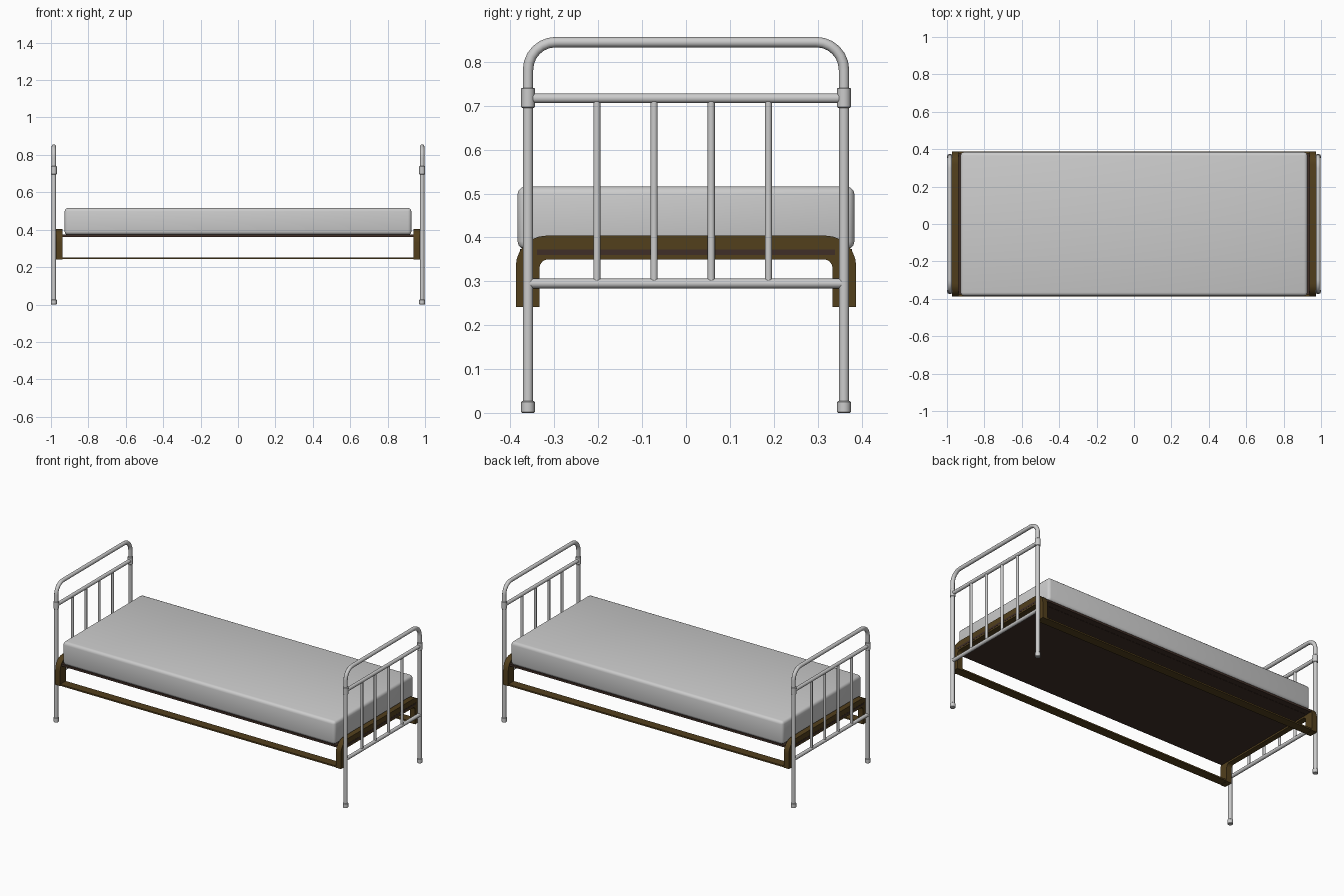
import bpy, math
from math import sin, cos, pi

if "Cube" in bpy.data.objects:
    bpy.data.objects.remove(bpy.data.objects["Cube"])

POST_X, POST_Y = 0.9845, 0.36


def material(name, rgb):
    m = bpy.data.materials.new(name)
    m.diffuse_color = (*rgb, 1)
    m.use_nodes = True
    m.node_tree.nodes["Principled BSDF"].inputs["Base Color"].default_value = m.diffuse_color
    return m


BROWN = material("brown_steel", (0.085, 0.05, 0.012))
DARK = material("dark_board", (0.05, 0.028, 0.02))


def finish(ob, name, mat=None):
    ob.name = name
    if mat:
        ob.data.materials.append(mat)
    bpy.ops.object.shade_smooth_by_angle(angle=math.radians(35))
    return ob


def box(name, lo, hi, mat=None, bevel=0, segments=3):
    bpy.ops.mesh.primitive_cube_add(size=1, location=[(a + b) / 2 for a, b in zip(lo, hi)])
    ob = bpy.context.object
    ob.scale = [b - a for a, b in zip(lo, hi)]
    bpy.ops.object.transform_apply(location=False, rotation=False, scale=True)
    if bevel:
        mod = ob.modifiers.new("soft_edges", "BEVEL")
        mod.width, mod.segments = bevel, segments
        bpy.ops.object.modifier_apply(modifier=mod.name)
    return finish(ob, name, mat)


def tube(name, points, radius):
    cu = bpy.data.curves.new(name, "CURVE")
    cu.dimensions = "3D"
    cu.bevel_depth, cu.bevel_resolution, cu.use_fill_caps = radius, 4, True
    sp = cu.splines.new("POLY")
    sp.points.add(len(points) - 1)
    for p, co in zip(sp.points, points):
        p.co = (*co, 1)
    ob = bpy.data.objects.new(name, cu)
    bpy.context.collection.objects.link(ob)
    bpy.ops.object.select_all(action="DESELECT")
    ob.select_set(True)
    bpy.context.view_layer.objects.active = ob
    bpy.ops.object.convert(target="MESH")
    return finish(bpy.context.object, name)


def collar(name, x, y, z0, z1):
    bpy.ops.mesh.primitive_cylinder_add(vertices=16, radius=0.0155, depth=z1 - z0,
                                        location=(x, y, (z0 + z1) / 2))
    ob = bpy.context.object
    mod = ob.modifiers.new("chamfer", "BEVEL")
    mod.width, mod.segments = 0.002, 1
    bpy.ops.object.modifier_apply(modifier=mod.name)
    finish(ob, name)


def arc(cy, cz, r, a0, a1, n=6):
    steps = [math.radians(a0 + (a1 - a0) * i / n) for i in range(n + 1)]
    return [(cy + r * cos(a), cz + r * sin(a)) for a in steps]


def end_panel(side, x):
    # bent tube forming both posts and the top rail
    r, top = 0.063, 0.845
    right = arc(POST_Y - r, top - r, r, 0, 90)
    half = [(POST_Y, 0)] + right
    path = half + [(-y, z) for y, z in reversed(half)]
    tube(side + "_hoop", [(x, y, z) for y, z in path], 0.0118)
    # cross rails and spindles
    for label, z in (("upper", 0.717), ("lower", 0.295)):
        tube(f"{side}_{label}_rail", [(x, -POST_Y, z), (x, POST_Y, z)], 0.011)
    for i in range(4):
        y = -0.203 + 0.1303 * i
        tube(f"{side}_spindle_{i + 1}", [(x, y, 0.295), (x, y, 0.717)], 0.0082)
    # joint collars and feet
    for label, y in (("a", -POST_Y), ("b", POST_Y)):
        collar(f"{side}_collar_{label}", x, y, 0.695, 0.741)
        collar(f"{side}_foot_{label}", x, y, 0, 0.027)


def end_bracket(name, x0, x1):
    # arched bracket: outer edge then inner edge of the upside-down U
    outer = [(0.388, 0.241)] + arc(0.318, 0.334, 0.07, 0, 90)
    inner = [(0.334, 0.241)] + arc(0.314, 0.33, 0.02, 0, 90, 4)
    mirror = lambda pts: [(-y, z) for y, z in reversed(pts)]
    loop = outer + mirror(outer) + list(reversed(inner + mirror(inner)))
    n = len(loop)
    verts = [(x, y, z) for x in (x0, x1) for y, z in loop]
    faces = [tuple(range(n))[::-1], tuple(range(n, 2 * n))]
    faces += [(i, (i + 1) % n, n + (i + 1) % n, n + i) for i in range(n)]
    me = bpy.data.meshes.new(name)
    me.from_pydata(verts, [], faces)
    ob = bpy.data.objects.new(name, me)
    bpy.context.collection.objects.link(ob)
    bpy.ops.object.select_all(action="DESELECT")
    ob.select_set(True)
    bpy.context.view_layer.objects.active = ob
    bpy.ops.object.mode_set(mode="EDIT")
    bpy.ops.mesh.select_all(action="SELECT")
    bpy.ops.mesh.normals_make_consistent(inside=False)
    bpy.ops.object.mode_set(mode="OBJECT")
    finish(ob, name, BROWN)


for side, s in (("left", -1), ("right", 1)):
    end_panel(side, s * POST_X)
    end_bracket(side + "_bracket", *sorted((s * 0.938, s * 0.972)))

# flat side strips joining the bracket feet
for side, s in (("front", -1), ("back", 1)):
    y0, y1 = sorted((s * 0.334, s * 0.388))
    box(side + "_side_strip", (-0.94, y0, 0.243), (0.94, y1, 0.252), BROWN)

# base board and mattress
box("base_board", (-0.973, -0.34, 0.36), (0.973, 0.34, 0.372), DARK)
box("base_board_wide", (-0.939, -0.378, 0.361), (0.939, 0.378, 0.3735), DARK)
box("mattress", (-0.927, -0.384, 0.373), (0.927, 0.384, 0.516), None, 0.018, 3)
